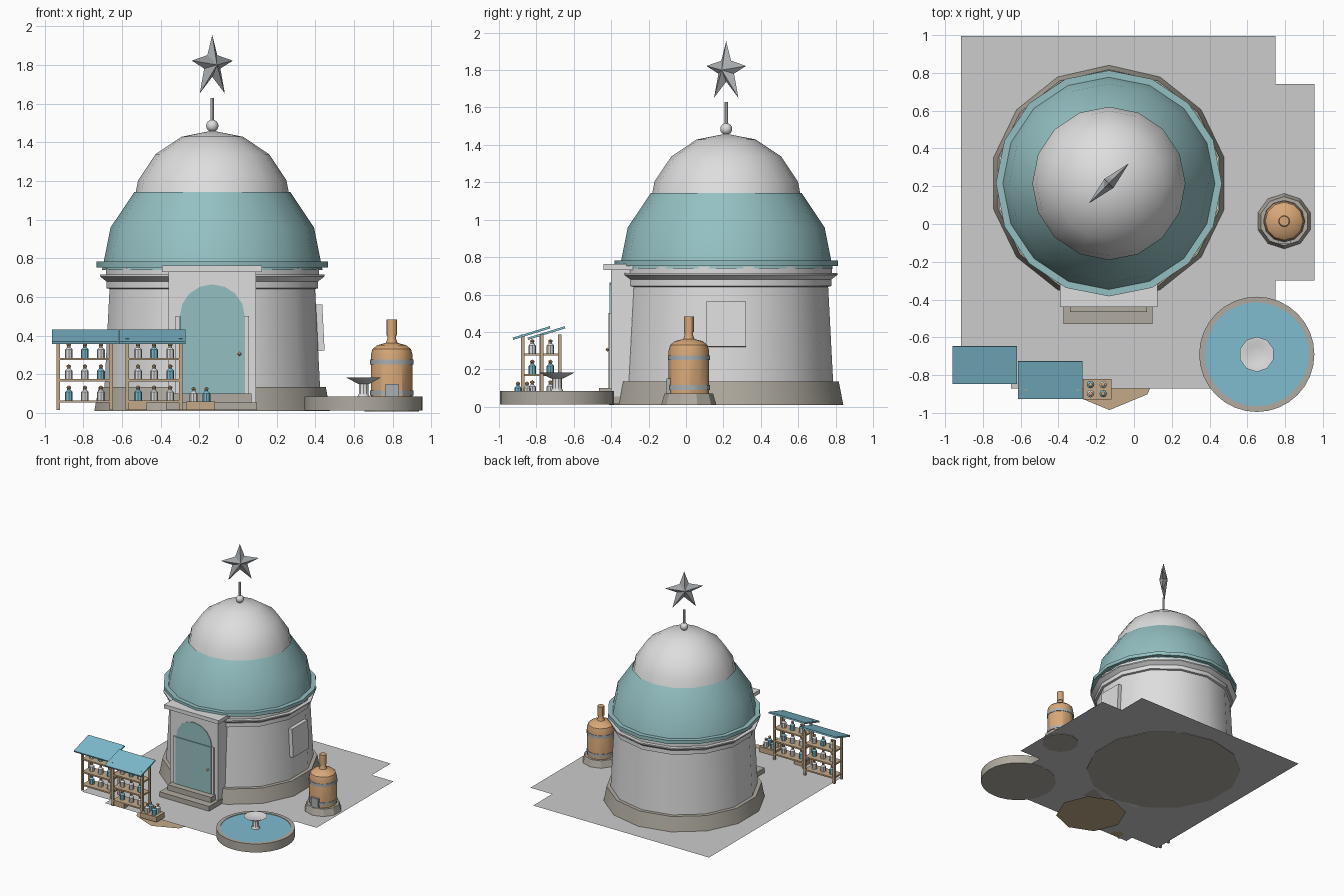
import bpy, bmesh, math
from mathutils import Vector, Matrix

if "Cube" in bpy.data.objects:
    bpy.data.objects.remove(bpy.data.objects["Cube"])


def material(name, *rgb):
    """Flat colour given in display values, stored as linear."""
    col = [((c / 255 + 0.055) / 1.055) ** 2.4 for c in rgb] + [1.0]
    m = bpy.data.materials.new(name)
    m.use_nodes = True
    m.diffuse_color = col
    m.node_tree.nodes["Principled BSDF"].inputs["Base Color"].default_value = col
    return m


WHITE = material("white plaster", 222, 222, 222)
PAVING = material("grey paving", 204, 204, 204)
STONE = material("warm stone", 176, 171, 160)
TEAL = material("teal roof", 148, 192, 194)
BLUE = material("bright blue", 126, 188, 208)
COPPER = material("copper", 216, 168, 120)
WOOD = material("pale wood", 196, 170, 138)
STEEL = material("steel grey", 172, 176, 178)


def finish(name, bm, mat, smooth=False):
    mesh = bpy.data.meshes.new(name)
    bm.to_mesh(mesh)
    bm.free()
    mesh.materials.append(mat)
    ob = bpy.data.objects.new(name, mesh)
    bpy.context.collection.objects.link(ob)
    if smooth:
        bpy.ops.object.select_all(action="DESELECT")
        ob.select_set(True)
        bpy.context.view_layer.objects.active = ob
        bpy.ops.object.shade_smooth_by_angle()
    return ob


def box(name, x, y, z, mat, tilt=0):
    """Box from (min, max) ranges, optionally tilted about x."""
    bm = bmesh.new()
    size = [b - a for a, b in (x, y, z)]
    bmesh.ops.create_cube(bm, size=1, matrix=Matrix.Diagonal((*size, 1)))
    ob = finish(name, bm, mat)
    ob.location = [(a + b) / 2 for a, b in (x, y, z)]
    ob.rotation_euler.x = tilt
    return ob


def lathe(name, profile, sides, centre, mat):
    """Spin an (r, z) profile, listed bottom to top, with a vertex on +y."""
    bm = bmesh.new()
    rings = []
    for r, z in profile:
        ring = []
        for i in range(sides):
            a = math.tau * i / sides + math.pi / 2
            ring.append(bm.verts.new((r * math.cos(a), r * math.sin(a), z)))
        rings.append(ring)
    for low, high in zip(rings, rings[1:]):
        for i in range(sides):
            j = (i + 1) % sides
            bm.faces.new((low[i], low[j], high[j], high[i]))
    bmesh.ops.remove_doubles(bm, verts=bm.verts, dist=1e-5)
    ob = finish(name, bm, mat, True)
    ob.location = (*centre, 0)
    return ob


def arc(radius, z, top=90, step=22.5):
    return [(radius * math.cos(math.radians(step * i)), z + radius * math.sin(math.radians(step * i)))
            for i in range(int(top / step) + 1)]


def plate(name, outline, y, depth, mat):
    """Extrude an (x, z) outline backwards from the plane y."""
    bm = bmesh.new()
    f = bm.faces.new([bm.verts.new((x, y, z)) for x, z in outline])
    new = bmesh.ops.extrude_face_region(bm, geom=[f])["geom"]
    bmesh.ops.translate(bm, verts=[v for v in new if isinstance(v, bmesh.types.BMVert)], vec=(0, depth, 0))
    bmesh.ops.recalc_face_normals(bm, faces=bm.faces)
    return finish(name, bm, mat)


def sheet(name, outline, z, mat):
    bm = bmesh.new()
    bm.faces.new([bm.verts.new((x, y, z)) for x, y in outline])
    return finish(name, bm, mat)


# Paving, and the downward-facing path patch under its front edge
sheet("paving", [(-0.915, -0.8), (-0.65, -0.8), (-0.65, -0.87), (0.75, -0.87), (0.75, -0.3), (0.955, -0.3),
                 (0.955, 0.74), (0.75, 0.74), (0.75, 0.995), (-0.915, 0.995)], 0.014, PAVING)
sheet("path_patch", [(-0.13 + 0.285 * math.sin(k * math.tau / 8), -0.7 + 0.285 * math.cos(k * math.tau / 8))
                     for k in range(8)], 0.002, WOOD)

# Round building
C = (-0.133, 0.215)
lathe("plinth", [(0, 0.01), (0.626, 0.01), (0.602, 0.135), (0, 0.135)], 14, C, STONE)
lathe("wall", [(0.572, 0.13), (0.545, 0.645)], 14, C, WHITE)
lathe("cornice", [(0.54, 0.64), (0.562, 0.645), (0.562, 0.68), (0.595, 0.705), (0.595, 0.715),
                  (0.565, 0.715), (0.565, 0.75), (0, 0.75)], 14, C, WHITE)
lathe("roof_rim", [(0.5, 0.752), (0.598, 0.752), (0.598, 0.782), (0.55, 0.782)], 16, C, TEAL)
lathe("lower_dome", arc(0.57, 0.74, 45), 16, C, TEAL)
lathe("upper_dome", arc(0.415, 1.045), 16, C, WHITE)
lathe("finial_ball", [(0.032 * math.sin(math.pi * k / 8), 1.485 - 0.032 * math.cos(math.pi * k / 8))
                      for k in range(9)], 12, C, WHITE)
lathe("finial_pole", [(0.009, 1.5), (0.009, 1.628), (0, 1.628)], 8, C, WHITE)

# Five-pointed star floating over the pole
tips = [(0, 0.155), (0.15, 0.022), (0.092, -0.148), (-0.092, -0.148), (-0.15, 0.022)]
bm = bmesh.new()
ring = []
for k, (x, z) in enumerate(tips):
    a = math.radians(36 + 72 * k)
    ring.append(bm.verts.new((x, 0, z)))
    ring.append(bm.verts.new((0.062 * math.sin(a), 0, 0.062 * math.cos(a))))
for side in (-1, 1):
    peak = bm.verts.new((0, 0.034 * side, 0))
    for k in range(10):
        bm.faces.new((ring[k], ring[(k + 1) % 10], peak))
bmesh.ops.recalc_face_normals(bm, faces=bm.faces)
star = finish("star", bm, STEEL)
star.location = (*C, 1.8)
star.rotation_euler.z = math.pi / 4

# Doorway
DX = -0.133
box("portal", (-0.36, 0.092), (-0.402, -0.2), (0.014, 0.73), WHITE)
box("portal_slab", (-0.392, 0.125), (-0.44, -0.25), (0.73, 0.762), WHITE)
box("lower_step", (-0.373, 0.098), (-0.53, -0.3), (0.014, 0.055), STONE)
box("upper_step", (-0.34, 0.07), (-0.466, -0.3), (0.055, 0.1), STONE)
arch = [(DX - 0.168, 0.1), (DX + 0.168, 0.1)]
arch += [(DX + 0.168 * math.cos(math.pi * k / 8), 0.5 + 0.165 * math.sin(math.pi * k / 8)) for k in range(9)]
plate("arched_panel", arch, -0.408, 0.008, TEAL)
box("door", (DX - 0.168, DX + 0.168), (-0.415, -0.405), (0.1, 0.5), TEAL)
for s in (-1, 1):
    box("door_jamb", (DX + s * 0.18 - 0.011, DX + s * 0.18 + 0.011), (-0.412, -0.4), (0.1, 0.5), WHITE)
lathe("door_knob", [(0, 0.293), (0.011, 0.305), (0, 0.317)], 8, (0.008, -0.42), COPPER)

# Side window panel, leaning with the wall
window = box("side_window", (0.36, 0.442), (0.108, 0.322), (0.32, 0.56), WHITE)
window.rotation_euler.y = -0.05

# Copper still
S = (0.795, 0.015)
lathe("still_base", [(0, 0.008), (0.148, 0.008), (0.13, 0.07), (0, 0.07)], 10, S, STONE)
lathe("still_body", [(0.108, 0.07), (0.108, 0.3), (0.1, 0.33), (0.075, 0.35), (0.03, 0.362),
                     (0.022, 0.385), (0.022, 0.4), (0.027, 0.4), (0.027, 0.483), (0, 0.483)], 12, S, COPPER)
for z in (0.09, 0.25):
    lathe("still_band", [(0.106, z), (0.112, z), (0.112, z + 0.025), (0.106, z + 0.025)], 12, S, STEEL)
box("still_hatch", (0.763, 0.83), (-0.105, -0.05), (0.07, 0.15), STEEL)

# Fountain
F = (0.65, -0.69)
lathe("fountain_basin", [(0, 0.012), (0.305, 0.012), (0.305, 0.085), (0.275, 0.085), (0.275, 0.075)], 32, F, STONE)
lathe("fountain_water", [(0.276, 0.081), (0, 0.081)], 32, F, BLUE)
lathe("fountain_stem", [(0.035, 0.08), (0.026, 0.1), (0.026, 0.16)], 10, F, WHITE)
lathe("fountain_bowl", [(0, 0.15), (0.03, 0.15), (0.093, 0.182), (0.08, 0.182), (0.05, 0.172), (0, 0.172)],
      10, F, WHITE)


def bottle(x, y, z, mat):
    lathe("bottle", [(0.02, z), (0.02, z + 0.042), (0.009, z + 0.054), (0.009, z + 0.06)], 8, (x, y), mat)
    lathe("bottle_cap", [(0, z + 0.056), (0.011, z + 0.063), (0.011, z + 0.07), (0, z + 0.077)], 8, (x, y), COPPER)


def stall(x0, y0, roof_x, roof_y):
    """Shelf rack with three rows of bottles under a sloping awning."""
    x1, y1 = x0 + 0.275, y0 + 0.1
    for x in (x0, x1):
        for y in (y0, y1):
            box("stall_post", (x - 0.009, x + 0.009), (y - 0.009, y + 0.009), (0.014, 0.385), WOOD)
    for z, pattern in ((0.065, "BWW"), (0.175, "WWB"), (0.285, "WBW")):
        box("stall_shelf", (x0, x1), (y0 - 0.005, y1 + 0.005), (z - 0.012, z), WOOD)
        for k, c in enumerate(pattern):
            bottle(x0 + 0.055 + 0.083 * k, (y0 + y1) / 2, z, BLUE if c == "B" else WHITE)
    box("stall_awning", (roof_x, roof_x + 0.343), (roof_y, roof_y + 0.208), (0.388, 0.4), BLUE, 0.3)


stall(-0.93, -0.775, -0.962, -0.85)
stall(-0.572, -0.872, -0.615, -0.93)

# Crates of bottles on the ground
box("bottle_crate", (-0.27, -0.12), (-0.93, -0.82), (0.014, 0.058), WOOD)
for x in (-0.23, -0.163):
    for y in (-0.898, -0.85):
        bottle(x, y, 0.058, BLUE if (x < -0.2) == (y > -0.87) else WHITE)
box("small_crate", (-0.565, -0.47), (-0.87, -0.79), (0.014, 0.055), WOOD)
